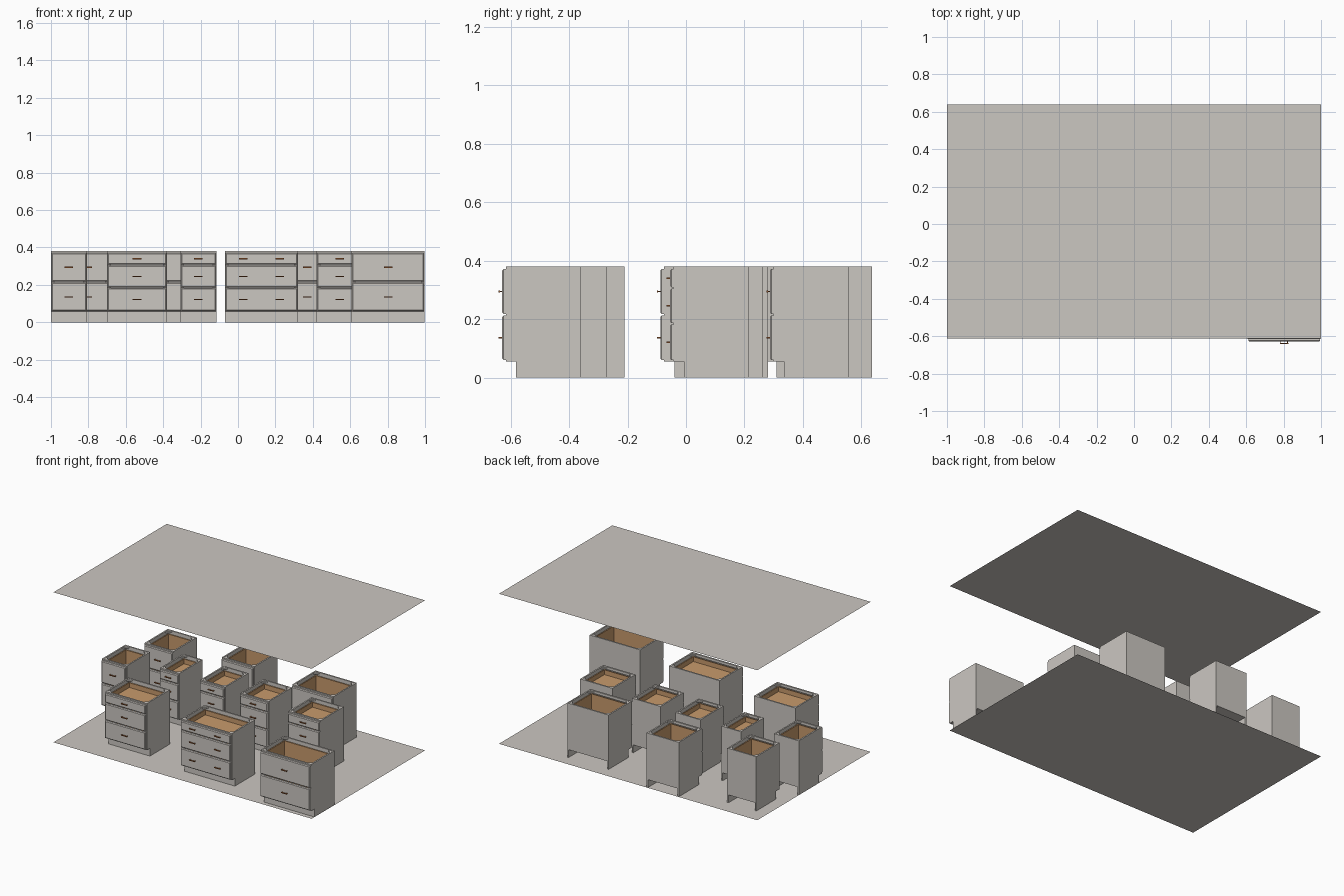
import bpy, bmesh
from mathutils import Vector

if "Cube" in bpy.data.objects:
    bpy.data.objects.remove(bpy.data.objects["Cube"])


def material(name, rgb):
    m = bpy.data.materials.new(name)
    m.diffuse_color = (*rgb, 1.0)
    m.use_nodes = True
    m.node_tree.nodes["Principled BSDF"].inputs["Base Color"].default_value = m.diffuse_color
    return m


GREY = material("warm grey paint", (0.60, 0.57, 0.535))
TAN = material("tan wood", (0.58, 0.325, 0.15))
BROWN = material("brown metal", (0.30, 0.10, 0.03))


def box(bm, x0, x1, y0, y1, z0, z1, chamfer=0.0):
    """Box; chamfer shrinks the front (-y) face for a bevelled panel."""
    def ring(y, c):
        return [bm.verts.new(p) for p in ((x0 + c, y, z0 + c), (x1 - c, y, z0 + c),
                                          (x1 - c, y, z1 - c), (x0 + c, y, z1 - c))]
    rings = [ring(y0, chamfer)]
    if chamfer:
        rings.append(ring(y0 + chamfer, 0))
    rings.append(ring(y1, 0))
    bm.faces.new(rings[0])
    bm.faces.new(rings[-1][::-1])
    for a, b in zip(rings, rings[1:]):
        for i in range(4):
            j = (i + 1) % 4
            bm.faces.new((a[i], b[i], b[j], a[j]))


def prism(bm, points, offset):
    """Extrude a flat polygon along an offset vector."""
    off = Vector(offset)
    a = [bm.verts.new(p) for p in points]
    b = [bm.verts.new(Vector(p) + off) for p in points]
    bm.faces.new(a)
    bm.faces.new(b[::-1])
    n = len(a)
    for i in range(n):
        bm.faces.new((a[i], b[i], b[(i + 1) % n], a[(i + 1) % n]))


def finish(bm, name, mat):
    bmesh.ops.recalc_face_normals(bm, faces=bm.faces)
    me = bpy.data.meshes.new(name)
    bm.to_mesh(me)
    bm.free()
    me.materials.append(mat)
    ob = bpy.data.objects.new(name, me)
    bpy.context.collection.objects.link(ob)
    return ob


TOP, TOE, INSET = 0.38, 0.055, 0.035      # cabinet height, toe space
DEPTH, T = 0.256, 0.01                    # carcass depth, board thickness
ROWS = {2: [(0.218, 0.371), (0.06, 0.212)],
        3: [(0.309, 0.371), (0.187, 0.304), (0.06, 0.182)]}


def cabinet(label, x0, x1, back, drawers, pulls=1):
    front = back - DEPTH

    # carcass: notched sides, back, bottom, toe board, face frame, corner blocks
    bm = bmesh.new()
    for x in (x0, x1 - T):
        prism(bm, [(x, front + INSET, 0), (x, back, 0), (x, back, TOP), (x, front, TOP),
                   (x, front, TOE), (x, front + INSET, TOE)], (T, 0, 0))
    xi, xj = x0 + T, x1 - T
    box(bm, xi, xj, back - T, back, TOE, TOP)
    box(bm, xi, xj, front, back - T, TOE, TOE + T)
    box(bm, xi, xj, front + INSET, front + INSET + T, 0, TOE)
    for x in (xi, xj - T):
        box(bm, x, x + T, front, front + 0.012, TOE + T, TOP)
    box(bm, xi + T, xj - T, front, front + 0.012, TOP - 0.018, TOP)
    c = 0.028
    for x, sx in ((xi, 1), (xj, -1)):
        for y, sy in ((front + 0.012, 1), (back - T, -1)):
            prism(bm, [(x, y, TOP - 0.012), (x + sx * c, y, TOP - 0.012),
                       (x, y + sy * c, TOP - 0.012)], (0, 0, 0.01))
    finish(bm, label + "_carcass", GREY)

    fronts, boxes, handles = bmesh.new(), bmesh.new(), bmesh.new()
    for z0, z1 in ROWS[drawers]:
        # bevelled drawer front
        box(fronts, x0 + 0.003, x1 - 0.003, front - 0.013, front, z0, z1, 0.005)
        # open drawer box behind it
        a, b = xi + 0.006, xj - 0.006
        f, k = front + 0.013, back - T - 0.008
        lo, hi, w = z0 + 0.012, z1 - 0.012, 0.007
        box(boxes, a, b, f, k, lo, lo + 0.005)
        for s in (a, b - w):
            box(boxes, s, s + w, f, k, lo + 0.005, hi)
        for s in (f, k - w):
            box(boxes, a + w, b - w, s, s + w, lo + 0.005, hi)
        # bar pulls on two short posts
        zc = (z0 + z1) / 2
        for i in range(pulls):
            xc = x0 + (x1 - x0) * (2 * i + 1) / (2 * pulls)
            box(handles, xc - 0.023, xc + 0.023, front - 0.025, front - 0.020,
                zc - 0.003, zc + 0.003)
            for s in (-0.018, 0.018):
                box(handles, xc + s - 0.002, xc + s + 0.002, front - 0.020, front - 0.013,
                    zc - 0.002, zc + 0.002)
    finish(fronts, label + "_drawer_fronts", GREY)
    finish(boxes, label + "_drawer_boxes", TAN)
    finish(handles, label + "_handles", BROWN)


# left x, right x, back y, drawers, pulls per drawer
LAYOUT = [
    ("front_left", -0.70, -0.38, -0.21, 3, 1),
    ("front_middle", -0.07, 0.32, -0.27, 3, 2),
    ("front_right", 0.608, 0.998, -0.36, 2, 1),
    ("middle_far_left", -1.0, -0.808, 0.181, 2, 1),
    ("middle_left", -0.62, -0.47, 0.28, 3, 1),
    ("middle_centre_left", -0.308, -0.115, 0.28, 3, 1),
    ("middle_centre_right", 0.015, 0.235, 0.262, 3, 1),
    ("middle_right", 0.42, 0.67, 0.214, 3, 1),
    ("back_left", -0.915, -0.69, 0.53, 2, 1),
    ("back_middle", -0.39, -0.14, 0.636, 2, 1),
    ("back_right", 0.21, 0.53, 0.556, 2, 1),
]
for row in LAYOUT:
    cabinet(*row)

# floor and overhead sheets
for name, z in (("floor_sheet", 0.0), ("ceiling_sheet", 1.05)):
    bm = bmesh.new()
    bm.faces.new([bm.verts.new(p) for p in ((-1, -0.613, z), (1, -0.613, z),
                                            (1, 0.64, z), (-1, 0.64, z))])
    me = bpy.data.meshes.new(name)
    bm.to_mesh(me)
    bm.free()
    me.materials.append(GREY)
    bpy.context.collection.objects.link(bpy.data.objects.new(name, me))
